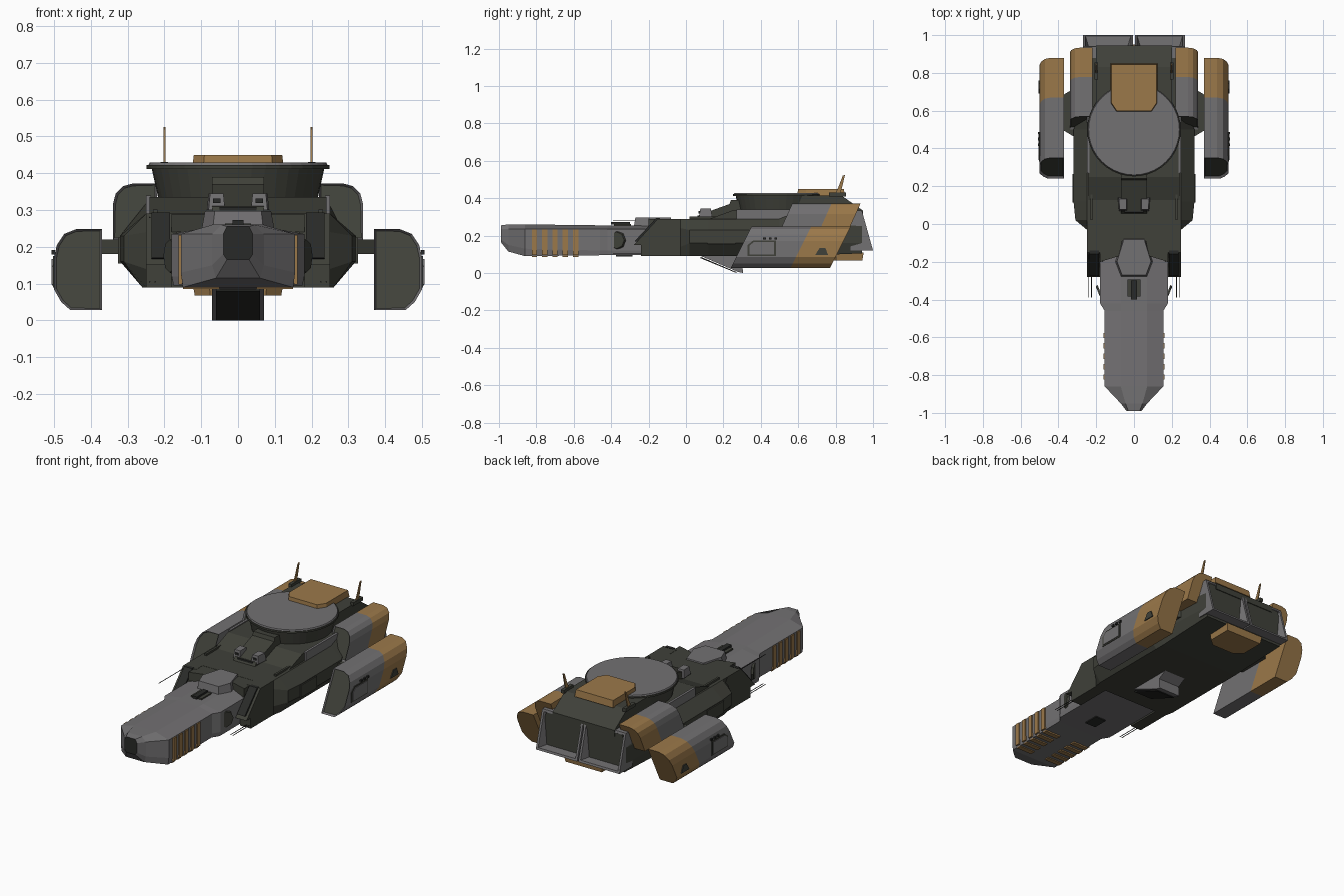
import bpy, bmesh, math
from mathutils import Vector

if "Cube" in bpy.data.objects:
    bpy.data.objects.remove(bpy.data.objects["Cube"])


def material(name, *rgb):
    m = bpy.data.materials.new(name)
    m.use_nodes = True
    m.diffuse_color = (*rgb, 1)
    m.node_tree.nodes["Principled BSDF"].inputs["Base Color"].default_value = (*rgb, 1)
    return m


GREY = material("hull grey", .17, .165, .17)
OLIVE = material("dark olive", .05, .052, .041)
GOLD = material("ochre", .33, .19, .068)
BLACK = material("near black", .022, .023, .021)


def finish(name, bm, *mats):
    bmesh.ops.recalc_face_normals(bm, faces=bm.faces)
    me = bpy.data.meshes.new(name)
    bm.to_mesh(me)
    bm.free()
    for m in mats:
        me.materials.append(m)
    ob = bpy.data.objects.new(name, me)
    bpy.context.collection.objects.link(ob)
    return ob


def skin(rings):
    """Closed mesh through a row of rings; returns it with its end caps."""
    bm = bmesh.new()
    loops = [[bm.verts.new(p) for p in r] for r in rings]
    n = len(loops[0])
    for k, (a, b) in enumerate(zip(loops, loops[1:])):
        for i in range(n):
            bm.faces.new((a[i], a[(i + 1) % n], b[(i + 1) % n], b[i])).material_index = k
    return bm, bm.faces.new(loops[0]), bm.faces.new(loops[-1])


def side_prism(name, profile, x0, x1, mat):
    bm, _, _ = skin([[(x, y, z) for y, z in profile] for x in (x0, x1)])
    for f in bm.faces:
        f.material_index = 0
    return finish(name, bm, mat)


def plan_prism(name, outline, z0, z1, mat, shrink=1.0):
    c = sum((Vector(p) for p in outline), Vector((0, 0))) / len(outline)
    top = [c + (Vector(p) - c) * shrink for p in outline]
    bm, _, _ = skin([[(x, y, z0) for x, y in outline], [(x, y, z1) for x, y in top]])
    return finish(name, bm, mat)


def box(name, center, size, mat):
    (x, y, z), (w, d, h) = center, [v / 2 for v in size]
    return side_prism(name, [(y - d, z - h), (y + d, z - h), (y + d, z + h), (y - d, z + h)],
                      x - w, x + w, mat)


def hull_ring(y, r, top, w, shoulder, chine, b, bottom):
    half = [(r, top), (w, shoulder), (w, chine), (b, bottom)]
    return [(x, y, z) for x, z in half] + [(-x, y, z) for x, z in reversed(half)]


def rod(name, a, b, radius, mat):
    a, b = Vector(a), Vector(b)
    bm = bmesh.new()
    bmesh.ops.create_cone(bm, cap_ends=True, segments=6, radius1=radius, radius2=radius,
                          depth=(b - a).length)
    ob = finish(name, bm, mat)
    ob.location = (a + b) / 2
    ob.rotation_euler = (b - a).to_track_quat('Z', 'Y').to_euler()


def disc(name, center, r0, r1, h, mat, sides=40):
    bm = bmesh.new()
    bmesh.ops.create_cone(bm, cap_ends=True, segments=sides, radius1=r0, radius2=r1, depth=h)
    ob = finish(name, bm, mat)
    ob.location = center
    return ob


# Long faceted nose with a dark window at the tip
bm, tip, _ = skin([hull_ring(*s) for s in (
    (-.99, .03, .255, .04, .235, .18, .03, .165),
    (-.95, .045, .26, .07, .235, .15, .06, .115),
    (-.86, .07, .26, .155, .235, .13, .15, .09),
    (-.46, .07, .255, .155, .235, .12, .15, .095),
    (-.42, .07, .255, .18, .235, .12, .175, .095),
    (.1, .07, .255, .18, .235, .12, .175, .095))])
for f in bm.faces:
    f.material_index = 0
bmesh.ops.inset_region(bm, faces=[tip], thickness=.008)
tip.material_index = 1
finish("nose", bm, GREY, BLACK)
plan_prism("nose_ridge", [(-.1, -.2), (-.07, -.28), (.07, -.28), (.1, -.2), (.06, -.07), (-.06, -.07)],
           .24, .297, GREY, .9)
box("nose_hatch", (0, -.34, .257), (.07, .09, .012), OLIVE)
box("hatch_latch", (0, -.35, .266), (.03, .1, .014), BLACK)
box("belly_hatch", (0, -.33, .093), (.07, .09, .008), BLACK)

# Painted bands around the nose
for i in range(5):
    y = -.81 + i * .055
    for s in (-1, 1):
        box("side_band", (s * .157, y, .165), (.01, .028, .135), GOLD)
        box("belly_band", (s * .1, y, .09), (.1, .028, .01), GOLD)

# Main hull
bm, _, _ = skin([hull_ring(*s) for s in (
    (-.03, .25, .29, .25, .24, .14, .25, .09),
    (.02, .25, .29, .31, .23, .16, .26, .09),
    (.12, .25, .29, .32, .23, .16, .26, .09),
    (.5, .25, .29, .32, .23, .16, .26, .09),
    (.56, .24, .33, .29, .25, .16, .26, .09),
    (.94, .24, .33, .27, .25, .16, .26, .105))])
for f in bm.faces:
    f.material_index = 0
finish("main_hull", bm, OLIVE)
box("front_deck", (0, -.02, .27), (.34, .14, .04), OLIVE)
side_prism("upper_deck", [(.1, .28), (.25, .335), (.6, .335), (.6, .28)], -.24, .24, OLIVE)
side_prism("rear_deck", [(.45, .3), (.45, .415), (.83, .415), (.945, .335), (.945, .3)], -.2, .2, OLIVE)
side_prism("bridge_block", [(.05, .28), (.07, .31), (.25, .375), (.32, .375), (.32, .28)], -.07, .07, OLIVE)
box("bridge_window", (0, .068, .3), (.1, .012, .016), BLACK)

# Raised round platform and hatch
disc("platform_base", (0, .5, .37), .215, .235, .09, OLIVE)
disc("platform_rim", (0, .5, .417), .248, .248, .01, OLIVE)
disc("platform_top", (0, .5, .424), .245, .24, .01, GREY)
side_prism("platform_step", [(.22, .33), (.24, .39), (.3, .39), (.3, .33)], -.07, .07, OLIVE)
plan_prism("top_hatch", [(-.095, .595), (.095, .595), (.125, .64), (.125, .85), (-.125, .85), (-.125, .64)],
           .41, .45, GOLD, .96)
plan_prism("belly_hatch_rear", [(-.125, .8), (-.08, .76), (.08, .76), (.125, .8), (.125, .95), (-.125, .95)],
           .11, .068, GOLD, .94)
side_prism("belly_intake", [(.07, .095), (.28, .005), (.305, 0), (.3, .06), (.36, .095)], -.07, .07, GREY)
side_prism("intake_lip", [(.08, .086), (.27, .005), (.27, 0), (.075, .08)], -.06, .06, BLACK)


def pod(name, section, shear, stations, s):
    """Sheared nacelle: grey body, ochre tail, recessed dark mouth."""
    z0 = min(z for _, z in section)
    bm, mouth, tail = skin([[(s * x, y + shear * (z - z0), z) for x, z in section] for y in stations])
    tail.material_index = 1
    bmesh.ops.recalc_face_normals(bm, faces=bm.faces)
    bmesh.ops.inset_region(bm, faces=[mouth], thickness=.007)
    bmesh.ops.translate(bm, verts=mouth.verts, vec=(0, .012, 0))
    mouth.material_index = 2
    finish(name, bm, GREY, GOLD, OLIVE)


outer_section = [(.37, .028), (.455, .028), (.48, .05), (.5, .085), (.5, .17), (.492, .205),
                 (.472, .235), (.44, .248), (.37, .248)]
inner_section = [(.22, .22), (.34, .22), (.34, .315), (.332, .345), (.312, .365), (.285, .372), (.22, .372)]

for s in (-1, 1):
    # Slanted cheek armour beside the nose
    side_prism("cheek", [(-.28, .15), (-.26, .17), (-.15, .29), (.1, .29), (.1, .09), (-.02, .09), (-.05, .15)],
               s * .165, s * .25, OLIVE)
    side_prism("cheek_vent", [(-.275, .17), (-.16, .293), (-.14, .293), (-.25, .165)], s * .185, s * .235, BLACK)
    plan_prism("deck_flank", [(s * .08, -.17), (s * .18, -.2), (s * .18, .05), (s * .06, .05), (s * .06, -.08)],
               .24, .289, OLIVE)
    box("cheek_front", (s * .215, -.13, .12), (.07, .22, .06), OLIVE)
    box("hull_side_panel", (s * .32, .19, .19), (.012, .15, .07), OLIVE)
    box("shoulder_wall", (s * .243, .42, .305), (.014, .3, .07), GREY)
    box("deck_rail", (s * .225, .14, .295), (.012, .24, .012), OLIVE)

    # Bridge sensors
    plan_prism("sensor", [(s * .035, .07), (s * .08, .07), (s * .085, .14), (s * .035, .14)], .3, .345, GREY, .8)
    box("sensor_eye", (s * .058, .074, .325), (.02, .012, .012), BLACK)

    # Round nose port
    port = disc("nose_port", (s * .18, -.37, .175), .05, .045, .012, OLIVE, 8)
    port.rotation_euler = (math.pi / 8, s * math.pi / 2, 0)

    # Engine pods and their struts
    pod("outer_pod", outer_section, .5, (.24, .56, .77), s)
    pod("inner_pod", inner_section, .45, (.5, .71, .865), s)
    plan_prism("pod_strut", [(s * .28, .44), (s * .38, .5), (s * .38, .68), (s * .28, .74)], .18, .22, OLIVE)
    side_prism("pod_door_frame", [(.33, .09), (.48, .09), (.48, .175), (.36, .175), (.33, .15)],
               s * .497, s * .503, OLIVE)
    side_prism("pod_door", [(.34, .098), (.47, .098), (.47, .167), (.364, .167), (.34, .147)],
               s * .498, s * .506, GREY)
    side_prism("pod_vent", [(.69, .095), (.76, .095), (.745, .135), (.715, .135)], s * .496, s * .505, OLIVE)
    for i in range(3):
        box("pod_rib", (s * .502, .42 + i * .03, .185), (.01, .014, .012), BLACK)

    # Exhaust bay, hollowed by two insets
    bm, _, _ = skin([[(x, y, z) for y, z in ((.88, .12), (1, .12), (.94, .335), (.88, .335))]
                     for x in (s * .004, s * .27)])
    bmesh.ops.recalc_face_normals(bm, faces=bm.faces)
    for f in bm.faces:
        f.material_index = 0
    back = max(bm.faces, key=lambda f: f.calc_center_median().y)
    bmesh.ops.inset_region(bm, faces=[back], thickness=.018)
    bmesh.ops.inset_region(bm, faces=[back], thickness=.03, depth=-.07)
    finish("exhaust_bay", bm, GREY)
    box("exhaust_plate", (s * .137, .895, .225), (.12, .01, .1), OLIVE)

    # Antenna fins and gun barrels
    side_prism("antenna", [(.79, .41), (.82, .41), (.835, .46), (.85, .525), (.838, .52), (.815, .46)],
               s * .197, s * .203, GOLD)
    box("antenna_foot", (s * .2, .81, .42), (.02, .09, .02), OLIVE)
    for x in (.225, .24):
        rod("gun_barrel", (s * x, -.39, .105), (s * x, -.1, .105), .002, BLACK)
rod("upper_barrel", (-.24, -.39, .28), (-.24, -.1, .28), .002, BLACK)
